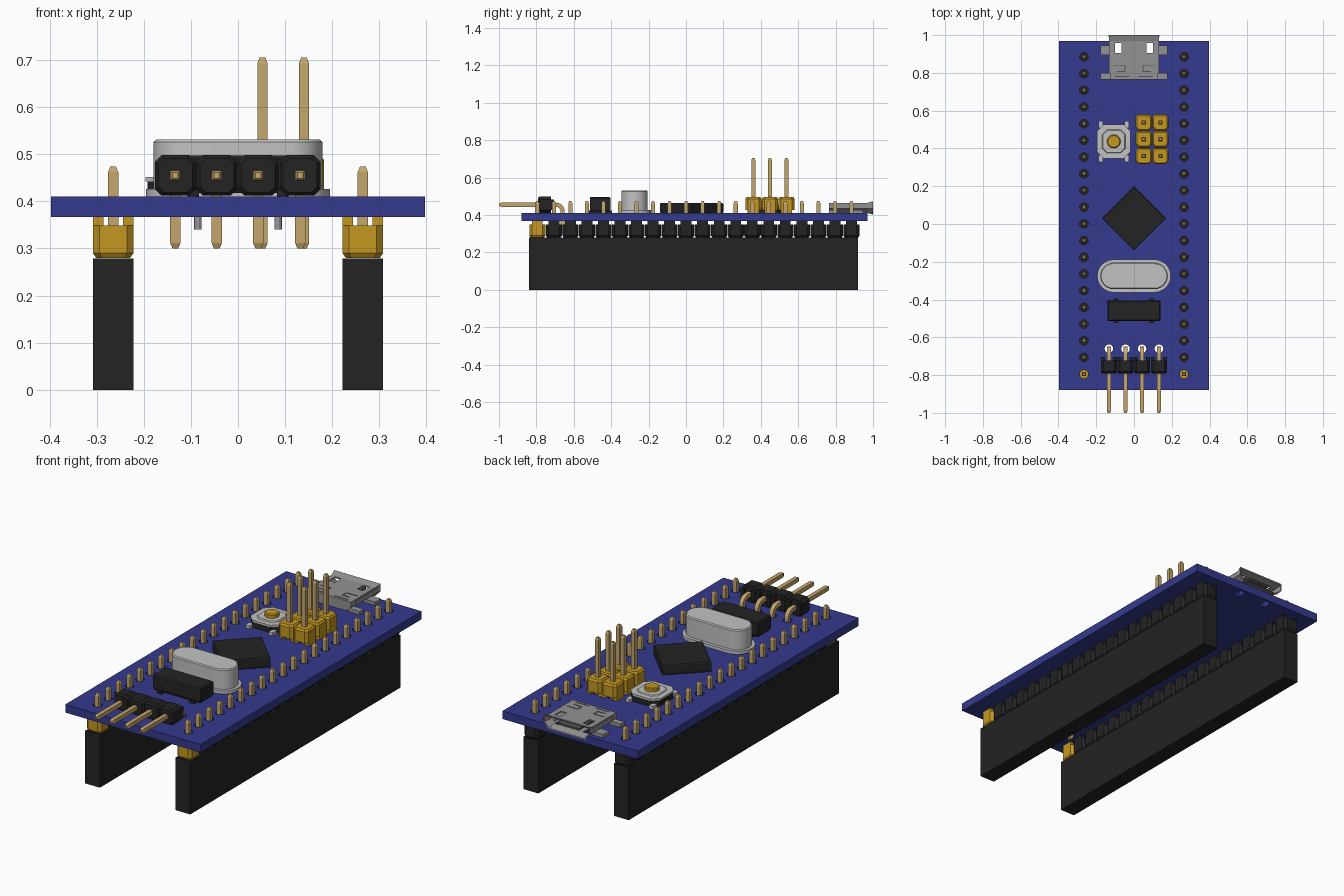
import bpy, bmesh, math
from mathutils import Matrix, Vector

if "Cube" in bpy.data.objects:
    bpy.data.objects.remove(bpy.data.objects["Cube"])


def material(name, rgb):
    m = bpy.data.materials.new(name)
    m.use_nodes = True
    m.diffuse_color = (*rgb, 1)
    m.node_tree.nodes["Principled BSDF"].inputs["Base Color"].default_value = (*rgb, 1)
    return m


BLUE = material("board blue", (0.035, 0.042, 0.27))
BLACK = material("black plastic", (0.017, 0.017, 0.017))
GOLD = material("gold plastic", (0.55, 0.31, 0.016))
PIN = material("pin brass", (0.55, 0.38, 0.15))
SILVER = material("light silver", (0.54, 0.54, 0.54))
STEEL = material("grey steel", (0.29, 0.29, 0.29))
DARK = material("dark steel", (0.09, 0.09, 0.09))


# --- helpers ---
def loft(bm, rings, M=Matrix()):
    """Skin a list of equal rings and cap both ends."""
    vs = [[bm.verts.new(M @ Vector(p)) for p in r] for r in rings]
    n = len(vs[0])
    for a, b in zip(vs, vs[1:]):
        for i in range(n):
            bm.faces.new((a[i], a[(i + 1) % n], b[(i + 1) % n], b[i]))
    bm.faces.new(vs[0][::-1])
    bm.faces.new(vs[-1])


def rect(hx, hy, z):
    return [(-hx, -hy, z), (hx, -hy, z), (hx, hy, z), (-hx, hy, z)]


def octagon(h, c, z):
    k = h - c
    return [(-k, -h, z), (k, -h, z), (h, -k, z), (h, k, z),
            (k, h, z), (-k, h, z), (-h, k, z), (-h, -k, z)]


def circle(r, z, n=16):
    return [(r * math.cos(2 * math.pi * i / n), r * math.sin(2 * math.pi * i / n), z) for i in range(n)]


def stadium(length, r, z, n=12):
    """Rounded-end outline along x, with half length and radius."""
    pts = []
    for s, a0 in ((1, -math.pi / 2), (-1, math.pi / 2)):
        for i in range(n + 1):
            a = a0 + math.pi * i / n
            pts.append((s * (length - r) + r * math.cos(a), r * math.sin(a), z))
    return pts


def box(bm, x0, x1, y0, y1, z0, z1, M=Matrix()):
    loft(bm, [[(x0, y0, z), (x1, y0, z), (x1, y1, z), (x0, y1, z)] for z in (z0, z1)], M)


def finish(name, bm, mat, smooth=False):
    bmesh.ops.recalc_face_normals(bm, faces=bm.faces)
    me = bpy.data.meshes.new(name)
    bm.to_mesh(me)
    bm.free()
    me.materials.append(mat)
    if smooth:
        me.polygons.foreach_set("use_smooth", [True] * len(me.polygons))
        me.set_sharp_from_angle(angle=math.radians(35))
    ob = bpy.data.objects.new(name, me)
    bpy.context.scene.collection.objects.link(ob)
    return ob


def cut(ob, cutter_bm):
    """Subtract a temporary cutter and bake the result."""
    cutter = finish("cutter", cutter_bm, BLACK)
    cutter.hide_render = True
    mod = ob.modifiers.new("holes", "BOOLEAN")
    mod.object, mod.operation, mod.solver = cutter, "DIFFERENCE", "EXACT"
    deps = bpy.context.evaluated_depsgraph_get()
    baked = bpy.data.meshes.new_from_object(ob.evaluated_get(deps))
    ob.modifiers.clear()
    mat = ob.data.materials[0]
    ob.data = baked
    baked.materials.clear()
    baked.materials.append(mat)
    baked.polygons.foreach_set("material_index", [0] * len(baked.polygons))
    bpy.data.objects.remove(cutter)


def pin(bm, x, y, z0, z1, h=0.011):
    loft(bm, [rect(h * s, h * s, z) for s, z in
              ((0.55, z0), (1, z0 + 0.012), (1, z1 - 0.012), (0.55, z1))],
         Matrix.Translation((x, y, 0)))


def header_unit(bm, M):
    """One chamfered pin-header block; local z=0 is the end away from the board."""
    loft(bm, [octagon(0.036, 0.012, 0), octagon(0.043, 0.014, 0.010), octagon(0.043, 0.014, 0.069)], M)
    for s in (-1, 1):
        x0, x1 = sorted((s * 0.021, s * 0.043))
        box(bm, x0, x1, -0.029, 0.029, 0.069, 0.087, M)


T = Matrix.Translation
ROW_X, PITCH = 0.265, 0.0884
ROW_Y = [-0.795 + PITCH * i for i in range(20)]
ANGLE_X = [-0.133, -0.045, 0.043, 0.132]
BLOCK = [(x, y) for x in (0.052, 0.14) for y in (0.36, 0.449, 0.537)]

# --- circuit board with drilled holes and shell slots ---
bm = bmesh.new()
box(bm, -0.397, 0.397, -0.88, 0.97, 0.367, 0.41)
board = finish("circuit_board", bm, BLUE)
bm = bmesh.new()
holes = [(s * ROW_X, y) for s in (-1, 1) for y in ROW_Y] + [(x, -0.66) for x in ANGLE_X] + BLOCK
for x, y in holes:
    loft(bm, [circle(0.023, 0.35, 12), circle(0.023, 0.43, 12)], T((x, y, 0)))
for x in (-0.083, 0.083):
    box(bm, x - 0.017, x + 0.017, 0.905, 0.957, 0.35, 0.43)
cut(board, bm)

# --- long side headers: sockets, blocks and pins ---
for side, s in (("left", 1), ("right", -1)):
    bm = bmesh.new()
    box(bm, s * ROW_X - 0.043, s * ROW_X + 0.043, -0.84, 0.92, 0, 0.279)
    finish(side + "_socket_strip", bm, BLACK)
    bm = bmesh.new()
    for y in ROW_Y[1:]:
        header_unit(bm, T((s * ROW_X, y, 0.28)))
    finish(side + "_header_blocks", bm, BLACK)
    bm = bmesh.new()
    header_unit(bm, T((s * ROW_X, ROW_Y[0], 0.28)))
    finish(side + "_first_header_block", bm, GOLD)
    bm = bmesh.new()
    for y in ROW_Y:
        pin(bm, s * ROW_X, y, 0.29, 0.474)
    finish(side + "_header_pins", bm, PIN)

# --- six-pin programming header ---
bm = bmesh.new()
for x, y in BLOCK:
    header_unit(bm, T((x, y, 0.497)) @ Matrix.Rotation(math.pi, 4, "X"))
finish("programming_header_blocks", bm, GOLD)
bm = bmesh.new()
for x, y in BLOCK:
    pin(bm, x, y, 0.30, 0.705)
finish("programming_header_pins", bm, PIN)

# --- right-angle header at the front ---
bm = bmesh.new()
for x in ANGLE_X:
    header_unit(bm, T((x, -0.792, 0.455)) @ Matrix.Rotation(-math.pi / 2, 4, "X"))
finish("angled_header_blocks", bm, BLACK)
bm = bmesh.new()
R = 0.035
for x in ANGLE_X:
    # path entries: y, z, direction angle, half thickness
    path = [(-1.0, 0.455, 0, 0.006), (-0.988, 0.455, 0, 0.011)]
    for i in range(7):
        a = math.pi / 2 * i / 6
        path.append((-0.66 - R + R * math.sin(a), 0.455 - R + R * math.cos(a), a, 0.011))
    path += [(-0.66, 0.312, math.pi / 2, 0.011), (-0.66, 0.30, math.pi / 2, 0.006)]
    loft(bm, [[(x + u * h, y + v * h * math.sin(a), z + v * h * math.cos(a))
               for u, v in ((-1, -1), (1, -1), (1, 1), (-1, 1))] for y, z, a, h in path])
finish("angled_header_pins", bm, PIN)

# --- crystal can ---
bm = bmesh.new()
loft(bm, [stadium(0.195, 0.087, 0.41), stadium(0.195, 0.087, 0.426)], T((0, -0.275, 0)))
loft(bm, [stadium(0.179, 0.070, 0.426), stadium(0.179, 0.070, 0.526), stadium(0.174, 0.065, 0.531)],
     T((0, -0.275, 0)))
for x in (-0.085, 0.085):
    loft(bm, [circle(0.008, 0.34, 10), circle(0.008, 0.37, 10)], T((x, -0.275, 0)))
finish("crystal_can", bm, SILVER, True)

# --- chips ---
bm = bmesh.new()
spin = T((0, 0.03, 0)) @ Matrix.Rotation(math.pi / 4, 4, "Z")
loft(bm, [rect(h, h, z) for h, z in ((0.118, 0.41), (0.12, 0.42), (0.12, 0.458), (0.117, 0.463))], spin)
finish("main_chip", bm, BLACK)
bm = bmesh.new()
loft(bm, [rect(hx, hy, z) for hx, hy, z in
          ((0.135, 0.05, 0.418), (0.14, 0.055, 0.43), (0.14, 0.055, 0.49), (0.134, 0.049, 0.497))],
     T((0, -0.459, 0)))
for x in (-0.095, 0.095):
    box(bm, x - 0.012, x + 0.012, -0.523, -0.395, 0.41, 0.425)
finish("small_chip", bm, BLACK)

# --- push button ---
B = T((-0.107, 0.437, 0))
bm = bmesh.new()
loft(bm, [octagon(0.085, 0.03, 0.41), octagon(0.085, 0.03, 0.442)], B)
finish("button_base", bm, BLACK)
bm = bmesh.new()
loft(bm, [octagon(0.089, 0.035, 0.442), octagon(0.089, 0.035, 0.452)], B)
loft(bm, [octagon(0.062, 0.025, 0.452), octagon(0.058, 0.023, 0.457)], B)
for sx in (-1, 1):
    for sy in (-1, 1):
        box(bm, sx * 0.068 - 0.012, sx * 0.068 + 0.012, sy * 0.09 - 0.018, sy * 0.09 + 0.018, 0.41, 0.427, B)
finish("button_frame", bm, SILVER)
bm = bmesh.new()
loft(bm, [circle(0.036, 0.455, 20), circle(0.036, 0.473, 20), circle(0.031, 0.477, 20)], B)
finish("button_cap", bm, GOLD, True)

# --- micro connector: hollow flared shell ---
def shell_ring(y, grow):
    half = [(0.128, 0.464), (0.128, 0.435), (0.098, 0.412)]
    pts = half + [(-x, z) for x, z in half[::-1]]
    return [(x + math.copysign(grow * 0.8, x), y, z + (grow if z > 0.44 else -grow if z < 0.42 else 0))
            for x, z in pts]


bm = bmesh.new()
loft(bm, [shell_ring(0.765, 0), shell_ring(0.968, 0), shell_ring(1.0, 0.010),
          shell_ring(0.998, 0.004), shell_ring(0.966, -0.006), shell_ring(0.80, -0.006)])
shell = finish("connector_shell", bm, STEEL)
bm = bmesh.new()
for x in (-0.083, 0.083):
    box(bm, x - 0.017, x + 0.017, 0.905, 0.957, 0.38, 0.50)
cut(shell, bm)
bm = bmesh.new()
for sx in (-1, 1):
    for y0, y1 in ((0.765, 0.80), (0.895, 0.945)):
        x0, x1 = sorted((sx * 0.11, sx * 0.177))
        box(bm, x0, x1, y0, y1, 0.408, 0.428)
finish("connector_tabs", bm, STEEL)
bm = bmesh.new()
box(bm, -0.062, 0.062, 0.80, 0.985, 0.434, 0.444)
finish("connector_tongue", bm, DARK)
# stamped outlines on the shell top
bm = bmesh.new()
for s in (-1, 1):
    for xa, xb, y0, y1 in ((0.045, 0.11, 0.838, 0.843), (0.045, 0.09, 0.805, 0.81),
                           (0.045, 0.05, 0.805, 0.843), (0.02, 0.10, 0.778, 0.783)):
        x0, x1 = sorted((s * xa, s * xb))
        box(bm, x0, x1, y0, y1, 0.462, 0.4655)
finish("connector_stampings", bm, DARK)
